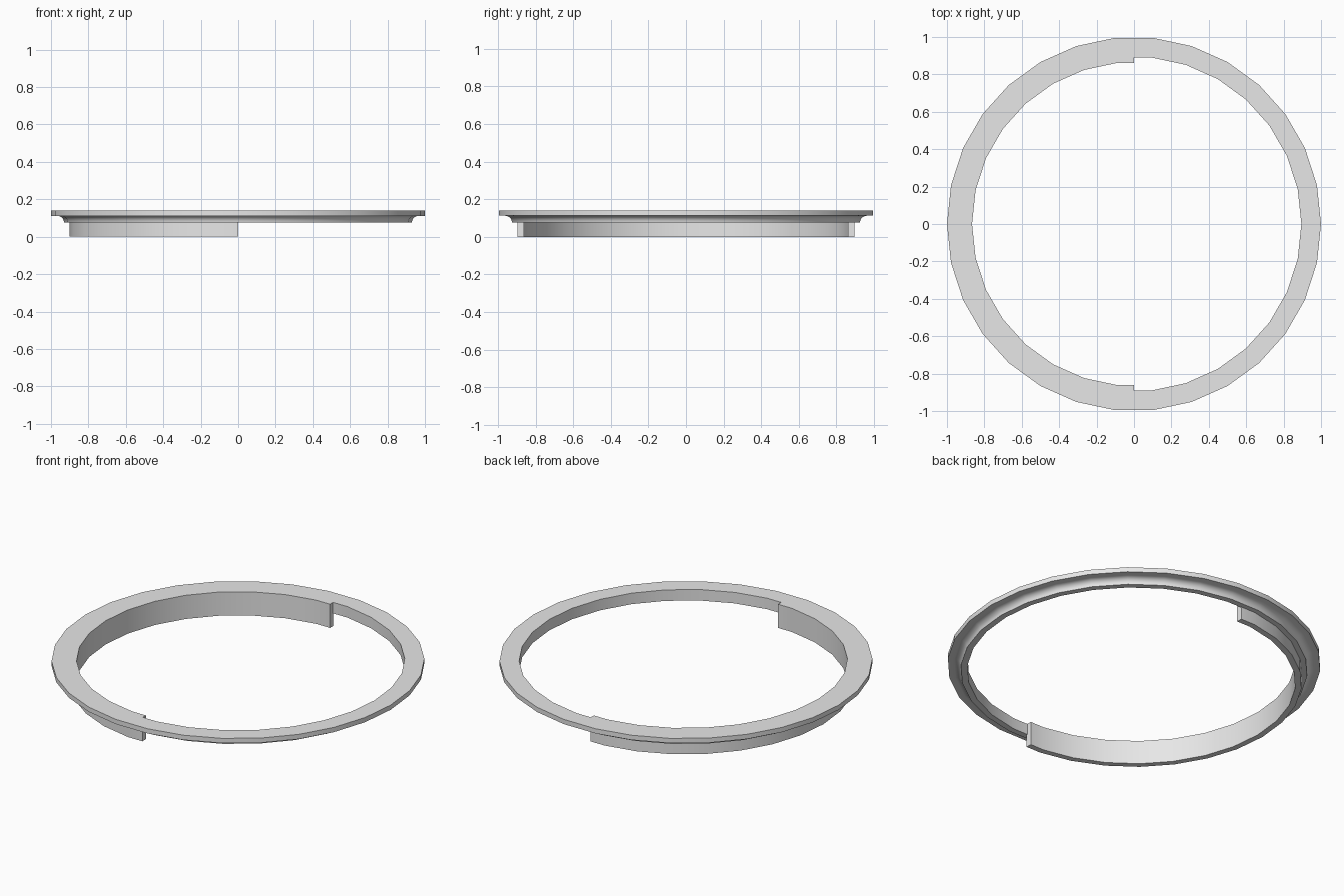
import bpy
import bmesh
import math

cube = bpy.data.objects.get("Cube")
if cube:
    bpy.data.objects.remove(cube, do_unlink=True)

# One grey for the whole part
grey = bpy.data.materials.new("plain grey")
grey.use_nodes = True
colour = (0.8, 0.8, 0.8, 1)
grey.diffuse_color = colour
grey.node_tree.nodes["Principled BSDF"].inputs["Base Color"].default_value = colour

STEP = math.radians(12)          # thirty sided ring
TOP, FLANGE, BASE = 0.14, 0.112, 0.075
BORE, SKIRT_IN, SKIRT_OUT = 0.895, 0.866, 0.9

# Underside cove from the neck out to the flange
NECK, COVE_W = 0.93, 0.037
cove = [(NECK + COVE_W * (1 - math.cos(t)), BASE + (FLANGE - BASE) * math.sin(t))
        for t in (math.pi / 2 * i / 5 for i in range(6))]

# Radius and height sections, both closed
outer = [(SKIRT_OUT, BASE)] + cove + [(1, FLANGE), (1, TOP), (BORE, TOP)]
plain = [(BORE, BASE)] + outer
skirted = [(SKIRT_IN, 0), (SKIRT_OUT, 0)] + outer + [(SKIRT_IN, TOP)]
step_end = [(SKIRT_IN, 0), (SKIRT_OUT, 0), (SKIRT_OUT, BASE),
            (BORE, BASE), (BORE, TOP), (SKIRT_IN, TOP)]


def section(bm, profile, angle, scale):
    return [bm.verts.new((r * scale * math.cos(angle), r * scale * math.sin(angle), z))
            for r, z in profile]


def half_turn(bm, profile, start):
    """Sweep a section through half a turn; the ends fall mid-facet."""
    cut = math.cos(STEP / 2)
    stops = [(start, cut)]
    stops += [(start + STEP * (i + 0.5), 1) for i in range(15)]
    stops += [(start + math.pi, cut)]
    rings = [section(bm, profile, a, s) for a, s in stops]
    for a, b in zip(rings, rings[1:]):
        for i in range(len(profile)):
            j = (i + 1) % len(profile)
            bm.faces.new((a[i], b[i], b[j], a[j]))


bm = bmesh.new()
half_turn(bm, plain, -math.pi / 2)
half_turn(bm, skirted, math.pi / 2)

# Flat ends of the half skirt
for angle in (math.pi / 2, -math.pi / 2):
    bm.faces.new(section(bm, step_end, angle, math.cos(STEP / 2)))

bmesh.ops.remove_doubles(bm, verts=bm.verts, dist=0.0001)
bmesh.ops.recalc_face_normals(bm, faces=bm.faces)

mesh = bpy.data.meshes.new("flanged_ring")
bm.to_mesh(mesh)
bm.free()
mesh.materials.append(grey)
ring = bpy.data.objects.new("flanged_ring_with_half_skirt", mesh)
bpy.context.collection.objects.link(ring)

bpy.ops.object.select_all(action='DESELECT')
ring.select_set(True)
bpy.context.view_layer.objects.active = ring
bpy.ops.object.shade_smooth_by_angle(angle=math.radians(30))
